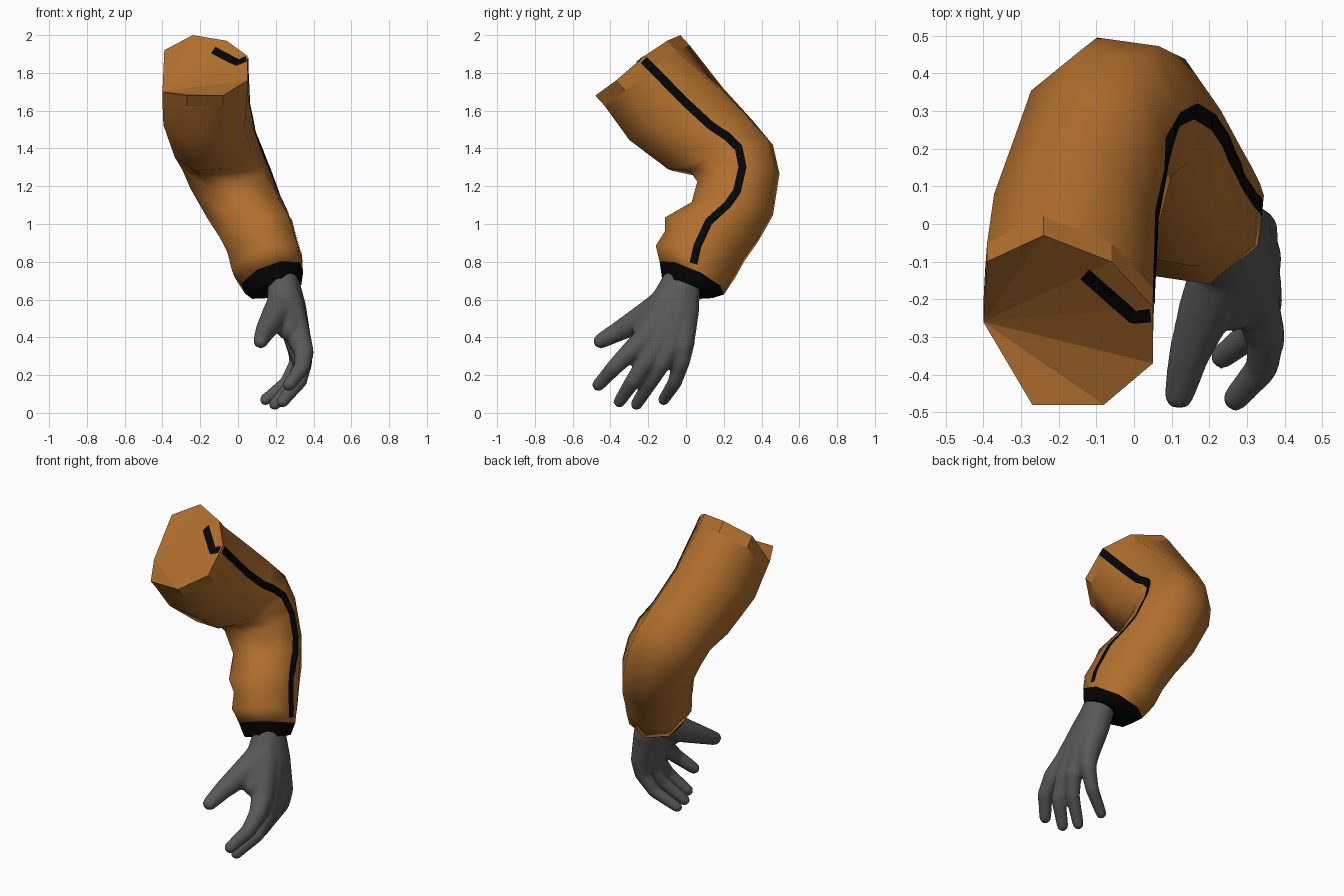
import bpy, bmesh, math
from mathutils import Vector
from mathutils.bvhtree import BVHTree

old = bpy.data.objects.get("Cube")
if old:
    bpy.data.objects.remove(old)


def material(name, color):
    m = bpy.data.materials.new(name)
    m.use_nodes = True
    m.diffuse_color = (*color, 1)
    bsdf = m.node_tree.nodes["Principled BSDF"]
    bsdf.inputs["Base Color"].default_value = (*color, 1)
    bsdf.inputs["Roughness"].default_value = 0.8
    return m


orange = material("orange cloth", (0.44, 0.16, 0.027))
black = material("black trim", (0.0015, 0.0015, 0.0015))
grey = material("grey glove", (0.1, 0.1, 0.1))


def make_object(name, bm, mat, angle=None):
    mesh = bpy.data.meshes.new(name)
    bm.to_mesh(mesh)
    bm.free()
    mesh.materials.append(mat)
    ob = bpy.data.objects.new(name, mesh)
    bpy.context.collection.objects.link(ob)
    if angle:
        bpy.ops.object.select_all(action='DESELECT')
        ob.select_set(True)
        bpy.context.view_layer.objects.active = ob
        bpy.ops.object.shade_smooth_by_angle(angle=math.radians(angle))
    return ob


def ring(front, back, x_left, x_right, tilt):
    """Eight-sided section spanning a front and a back (y, z) point."""
    f, b = Vector(front), Vector(back)
    mid, half = (f + b) / 2, (b - f) / 2
    xc, hw = (x_left + x_right) / 2, (x_right - x_left) / 2
    points = []
    for i in range(8):
        a = math.radians(15 + 45 * i)
        dx = hw * math.cos(a) / 0.966
        yz = mid + half * math.sin(a) / 0.966
        points.append(Vector((xc + dx, yz.x, yz.y + tilt * dx)))
    return points


def loft(bm, rings):
    loops = [[bm.verts.new(p) for p in r] for r in rings]
    for a, b in zip(loops, loops[1:]):
        for i in range(8):
            j = (i + 1) % 8
            bm.faces.new((a[i], b[i], b[j], a[j]))
    return loops


# Sleeve: folded shoulder end with a rim, elbow bend and forearm
shoulder = [Vector(p) for p in (
    (.05, -.22, 1.89), (-.06, -.1, 1.97), (-.24, -.03, 2), (-.39, -.1, 1.92),
    (-.4, -.26, 1.7), (-.27, -.48, 1.68), (-.08, -.48, 1.68), (.05, -.37, 1.76))]
rim = [p + Vector((0, .05, -.055)) for p in shoulder]
sections = [
    ((-.3, 1.44), (.2, 1.72), -.395, .06, .08),
    ((-.1, 1.285), (.35, 1.56), -.335, .09, .15),
    ((.02, 1.27), (.46, 1.43), -.295, .12, .2),
    ((.06, 1.21), (.495, 1.28), -.25, .165, .25),
    ((.03, 1.1), (.46, 1.06), -.16, .23, .3),
    ((-.11, 1.02), (.38, .92), -.095, .285, .3),
    ((-.11, .95), (.31, .82), -.055, .31, .3),
    ((-.16, .87), (.26, .73), -.035, .335, .3),
    ((-.14, .79), (.2, .64), .02, .345, .3)]
rings = [shoulder, rim] + [ring(*s) for s in sections]
bm = bmesh.new()
loops = loft(bm, rings)
top = loops[0]
for k in range(1, 7):
    bm.faces.new((top[4], top[(4 + k) % 8], top[(5 + k) % 8]))
bm.faces.new(loops[-1][::-1])
bmesh.ops.recalc_face_normals(bm, faces=bm.faces)
surface = BVHTree.FromBMesh(bm)
sleeve = make_object("sleeve", bm, orange, 80)
for p in sleeve.data.polygons:
    if max(p.vertices) < 16:
        p.use_smooth = False

# Cuff tucked in around the wrist
bm = bmesh.new()
loops = loft(bm, [rings[-1], ring((-.125, .69), (.14, .617), .06, .335, .25)])
bm.faces.new(loops[-1][::-1])
bmesh.ops.recalc_face_normals(bm, faces=bm.faces)
make_object("cuff", bm, black, 50)


def stripe(name, path, width, lift, ray):
    """Thin ribbon laid on the sleeve by casting a flat path along a ray."""
    pts = [Vector(p) for p in path]
    flat = [a.lerp(b, t / 8) for a, b in zip(pts, pts[1:]) for t in range(8)] + [pts[-1]]
    bm = bmesh.new()
    rows = []
    for i, p in enumerate(flat):
        d = (flat[min(i + 2, len(flat) - 1)] - flat[max(i - 2, 0)]).normalized()
        side = Vector((-d.y, d.x)) * width / 2
        row = []
        for s in (-1, -.5, 0, .5, 1):
            start = lift(p + side * s)
            hit, normal, _, _ = surface.ray_cast(start, ray)
            if hit is None:
                hit, normal, _, _ = surface.find_nearest(start)
            row.append(bm.verts.new(hit + normal * 0.005))
        rows.append(row)
    for a, b in zip(rows, rows[1:]):
        for i in range(4):
            bm.faces.new((a[i], a[i + 1], b[i + 1], b[i]))
    bmesh.ops.recalc_face_normals(bm, faces=bm.faces)
    make_object(name, bm, black, 50)


# Seam stripe down the outer side and over the shoulder end
stripe("side_stripe",
       [(-.225, 1.868), (0, 1.64), (.13, 1.52), (.22, 1.46), (.28, 1.4), (.3, 1.3),
        (.27, 1.17), (.22, 1.1), (.12, 1.01), (.06, .88), (.04, .79)],
       .042, lambda p: Vector((2, p.x, p.y)), Vector((-1, 0, 0)))
stripe("shoulder_stripe", [(-.13, -.13), (0, -.245), (.045, -.24)],
       .035, lambda p: Vector((p.x, p.y, 4)), Vector((0, 0, -1)))

# Gloved hand: each strand runs from the wrist through the palm, then all fuse
strands = {
    "index": [(.23, -.04, .72, .075), (.27, -.11, .56, .085), (.325, -.22, .39, .066),
              (.35, -.3, .32, .054), (.34, -.38, .24, .045), (.27, -.463, .148, .036)],
    "middle": [(.24, -.03, .72, .08), (.28, -.07, .54, .088), (.325, -.16, .36, .07),
               (.345, -.21, .27, .052), (.325, -.28, .17, .044), (.235, -.352, .06, .035)],
    "ring": [(.24, -.01, .72, .08), (.28, -.04, .54, .088), (.325, -.09, .35, .07),
             (.34, -.13, .26, .05), (.295, -.19, .16, .042), (.195, -.262, .045, .034)],
    "little": [(.23, 0, .72, .08), (.275, -.01, .54, .082), (.32, -.02, .36, .066),
               (.32, -.025, .27, .048), (.26, -.06, .16, .04), (.145, -.118, .07, .033)],
    "thumb": [(.23, -.04, .72, .075), (.235, -.11, .58, .085), (.19, -.23, .5, .075),
              (.145, -.35, .435, .056), (.12, -.452, .38, .042)],
    "web": [(.25, -.12, .58, .08), (.265, -.23, .44, .058)]}
bm = bmesh.new()
for path in strands.values():
    for a, b in zip(path, path[1:]):
        for t in range(11):
            p = Vector(a).lerp(Vector(b), t / 10)
            made = bmesh.ops.create_icosphere(bm, subdivisions=2, radius=p.w)
            bmesh.ops.translate(bm, verts=made["verts"], vec=p.xyz)
hand = make_object("gloved_hand", bm, grey)
fuse = hand.modifiers.new("fuse", 'REMESH')
fuse.mode = 'VOXEL'
fuse.voxel_size = 0.011
fuse.use_smooth_shade = True
soften = hand.modifiers.new("soften", 'SMOOTH')
soften.factor = 0.5
soften.iterations = 10
